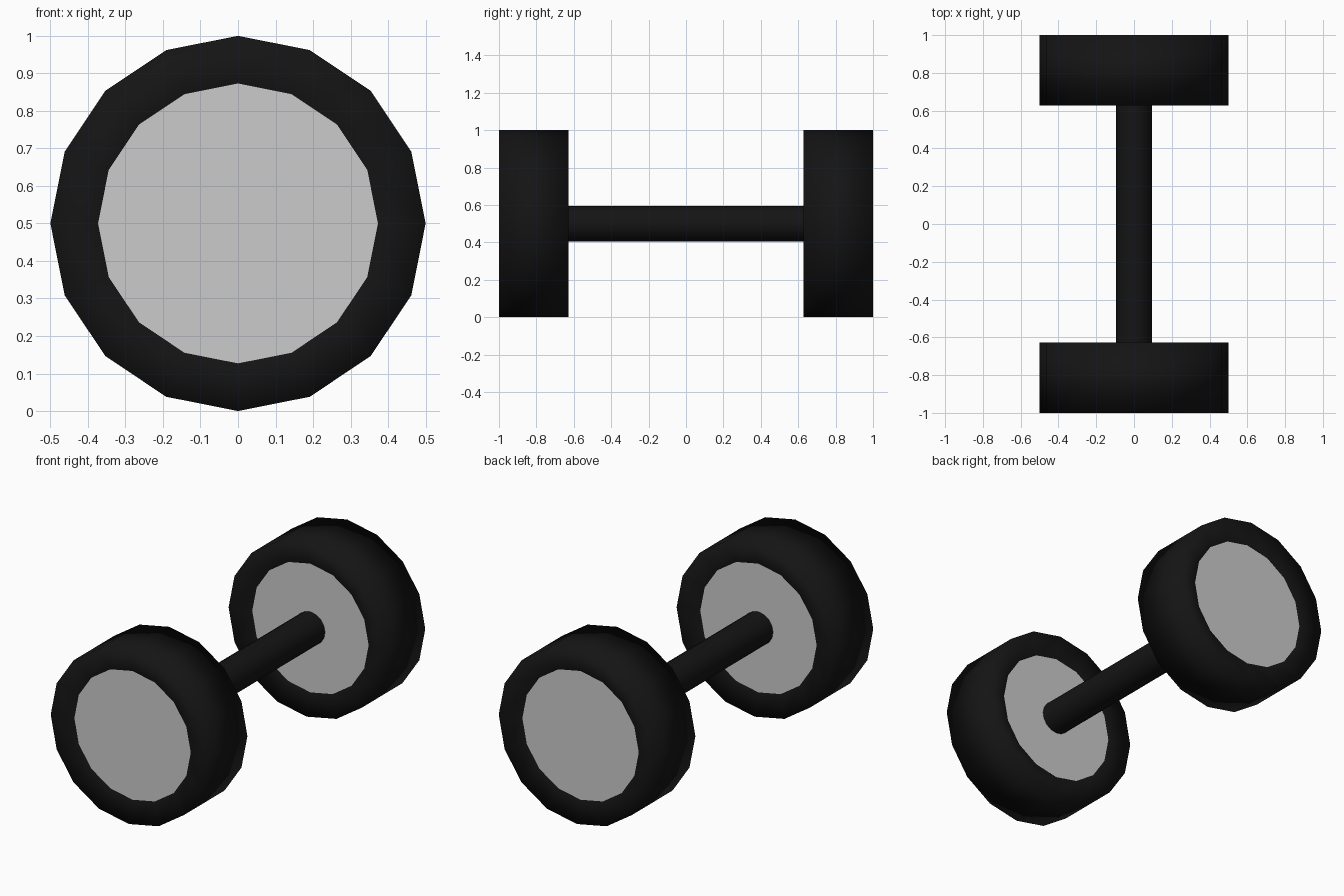
import bpy, bmesh
from math import sin, cos, tau

if "Cube" in bpy.data.objects:
    bpy.data.objects.remove(bpy.data.objects["Cube"])

SIDES = 16
R, RI = 0.5, 0.373       # tyre radius, hub radius
Y_OUT, Y_IN = -1.0, -0.628
DISH = 0.035             # depth of the dished side walls
AXLE_R = 0.094
CZ = 0.5


def lathe(name, profile, material=None, smooth=True, closed=False, caps=False):
    """Spin (radius, y) points around the axle line."""
    bm = bmesh.new()
    rings = [[bm.verts.new((r * sin(tau * i / SIDES), y, r * cos(tau * i / SIDES)))
              for i in range(SIDES)] for r, y in profile]
    for a, b in zip(rings, rings[1:]):
        for i in range(SIDES):
            j = (i + 1) % SIDES
            bm.faces.new((a[i], a[j], b[j], b[i]))
    if caps:
        bm.faces.new(rings[0])
        bm.faces.new(rings[-1][::-1])
    bmesh.ops.recalc_face_normals(bm, faces=bm.faces)
    for f in bm.faces:
        f.smooth = smooth and len(f.verts) == 4
    mesh = bpy.data.meshes.new(name)
    bm.to_mesh(mesh)
    bm.free()
    ob = bpy.data.objects.new(name, mesh)
    ob.location.z = CZ
    bpy.context.collection.objects.link(ob)
    if material:
        mesh.materials.append(material)
    return ob


def mirror_y(ob):
    mod = ob.modifiers.new("other_end", 'MIRROR')
    mod.use_axis = (False, True, False)
    mod.use_mirror_merge = False


black = bpy.data.materials.new("black_rubber")
black.diffuse_color = (0.007, 0.007, 0.007, 1)
black.use_nodes = True
black.node_tree.nodes["Principled BSDF"].inputs["Base Color"].default_value = black.diffuse_color

# Tyres: tread band with dished side walls
tyre = lathe("tyres", [(RI, Y_OUT + DISH), (R, Y_OUT), (R, Y_IN), (RI, Y_IN - DISH),
                       (RI, Y_OUT + DISH)], black)
bm = bmesh.new()
bm.from_mesh(tyre.data)
bmesh.ops.remove_doubles(bm, verts=bm.verts, dist=1e-5)
# drop the hidden bore, which the hub fills
bore = [f for f in bm.faces
        if all((v.co.x ** 2 + v.co.z ** 2) ** 0.5 < RI + 0.01 for v in f.verts)]
bmesh.ops.delete(bm, geom=bore, context='FACES')
bmesh.ops.recalc_face_normals(bm, faces=bm.faces)
# the strip is open, so make sure its tread faces outward
tread = next(f for f in bm.faces if abs(f.normal.y) < 0.1)
c = tread.calc_center_median()
if tread.normal.x * c.x + tread.normal.z * c.z < 0:
    bmesh.ops.reverse_faces(bm, faces=bm.faces)
bm.to_mesh(tyre.data)
bm.free()
mirror_y(tyre)

# Hubs: flat grey discs on both sides of each wheel
hub = lathe("hubs", [(RI, Y_OUT + DISH), (RI, Y_IN - DISH)], smooth=False, caps=True)
mirror_y(hub)

# Axle joining the inner hub faces
lathe("axle", [(AXLE_R, Y_IN - DISH), (AXLE_R, -Y_IN + DISH)], black, caps=True)
